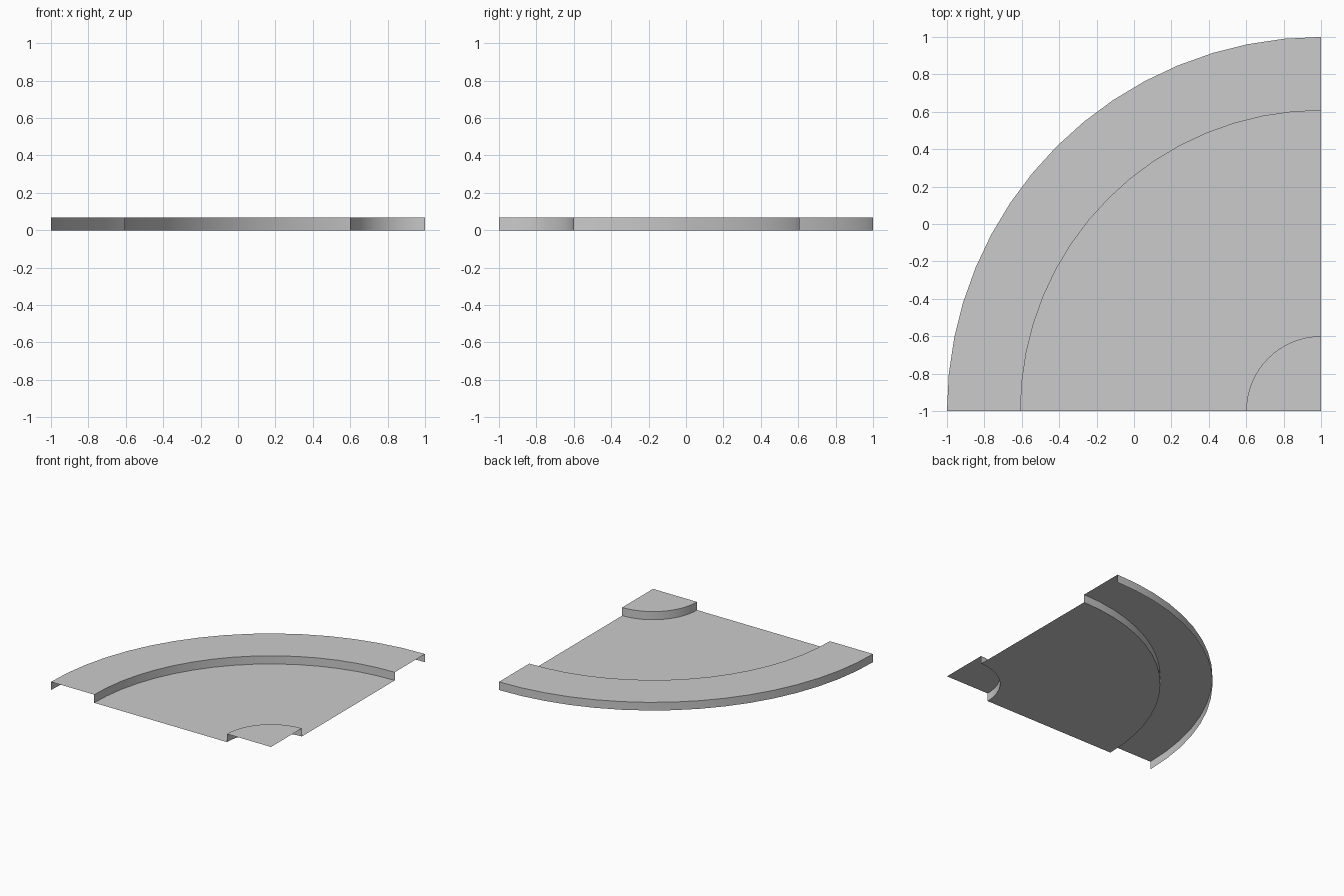
import bpy, bmesh, math
from mathutils import Vector

if "Cube" in bpy.data.objects:
    bpy.data.objects.remove(bpy.data.objects["Cube"])

CENTRE = Vector((1, -1, 0))   # pivot corner of the quarter turn
H = 0.067                     # kerb height
STEPS = 16


def sweep(name, profile):
    """Spin a (radius, height) profile a quarter turn about the corner."""
    bm = bmesh.new()
    verts = [bm.verts.new(CENTRE + Vector((-r, 0, z))) for r, z in profile]
    edges = [bm.edges.new(p) for p in zip(verts, verts[1:])]
    bmesh.ops.spin(bm, geom=verts + edges, cent=CENTRE, axis=(0, 0, -1),
                   angle=math.pi / 2, steps=STEPS)
    bmesh.ops.remove_doubles(bm, verts=bm.verts, dist=1e-4)
    # horizontal faces look upwards
    bm.normal_update()
    if sum(f.normal.z * f.calc_area() for f in bm.faces) < 0:
        bmesh.ops.reverse_faces(bm, faces=bm.faces)
    mesh = bpy.data.meshes.new(name)
    bm.to_mesh(mesh)
    bm.free()
    obj = bpy.data.objects.new(name, mesh)
    bpy.context.collection.objects.link(obj)
    bpy.ops.object.select_all(action='DESELECT')
    obj.select_set(True)
    bpy.context.view_layer.objects.active = obj
    bpy.ops.object.shade_smooth_by_angle(angle=math.radians(30))
    return obj


# Raised corner, sunken road and raised outer pavement (open ends and underside)
sweep("inner_kerb", [(0, H), (0.4, H), (0.4, 0)])
sweep("road", [(0.4, 0), (1.607, 0)])
sweep("outer_pavement", [(1.607, 0), (1.607, H), (2, H), (2, 0)])
